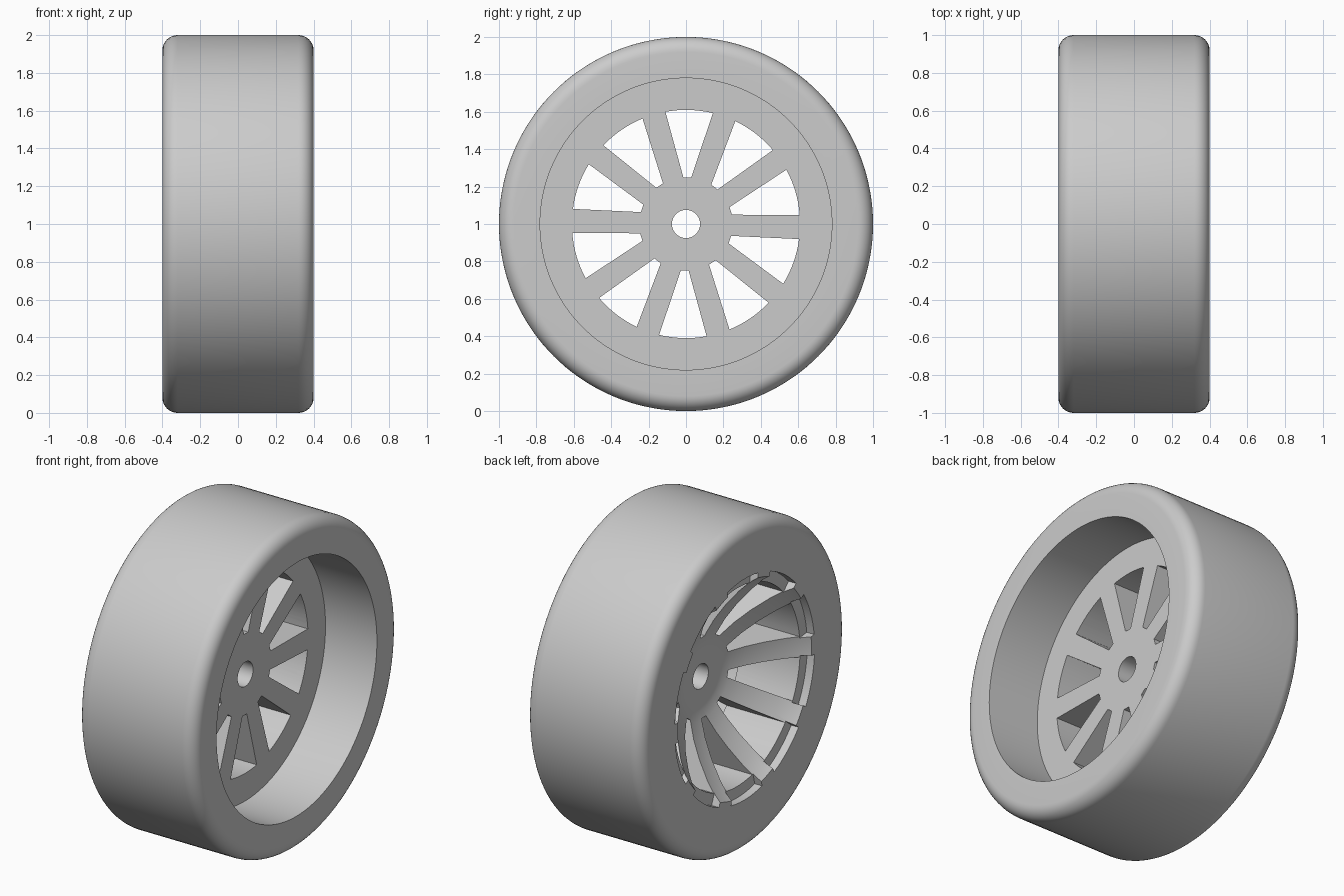
import bpy, bmesh, math

if "Cube" in bpy.data.objects:
    bpy.data.objects.remove(bpy.data.objects["Cube"], do_unlink=True)

SEGMENTS = 144
SPOKES = 10
PHASE = math.radians(88.4)   # angle of the first opening
CENTRE_Z = 1.0

grey = bpy.data.materials.new("plain grey")
grey.use_nodes = True
colour = (0.6, 0.6, 0.6, 1)
grey.diffuse_color = colour
grey.node_tree.nodes["Principled BSDF"].inputs["Base Color"].default_value = colour


def make_object(name, bm):
    bmesh.ops.recalc_face_normals(bm, faces=bm.faces)
    mesh = bpy.data.meshes.new(name)
    bm.to_mesh(mesh)
    bm.free()
    obj = bpy.data.objects.new(name, mesh)
    bpy.context.collection.objects.link(obj)
    obj.location.z = CENTRE_Z
    mesh.materials.append(grey)
    return obj


def lathe(name, profile):
    """Revolve a closed (x, radius) outline around the x axis."""
    bm = bmesh.new()
    rings = []
    for i in range(SEGMENTS):
        a = math.tau * i / SEGMENTS
        rings.append([bm.verts.new((x, r * math.cos(a), r * math.sin(a)))
                      for x, r in profile])
    n = len(profile)
    for i, ring in enumerate(rings):
        nxt = rings[(i + 1) % SEGMENTS]
        for j in range(n):
            k = (j + 1) % n
            bm.faces.new((ring[j], ring[k], nxt[k], nxt[j]))
    return make_object(name, bm)


def radial_prisms(name, outline, x0, x1):
    """Repeat a (radius, angle) outline around the axis, extruded along x."""
    bm = bmesh.new()
    for i in range(SPOKES):
        turn = PHASE + math.tau * i / SPOKES
        caps = [[bm.verts.new((x, r * math.cos(a + turn), r * math.sin(a + turn)))
                 for r, a in outline] for x in (x0, x1)]
        bm.faces.new(caps[0])
        bm.faces.new(caps[1])
        for j in range(len(outline)):
            k = (j + 1) % len(outline)
            bm.faces.new((caps[0][j], caps[0][k], caps[1][k], caps[1][j]))
    return make_object(name, bm)


def arc(radius, half_angle, steps=8):
    return [(radius, half_angle * (2 * i / steps - 1)) for i in range(steps + 1)]


def shoulder(side, start, end, radius=0.08, steps=8):
    """Rounded tyre shoulder between two angles."""
    points = []
    for i in range(steps + 1):
        a = math.radians(start + (end - start) * i / steps)
        points.append((side * (0.4 - radius + radius * math.cos(a)),
                       1 - radius + radius * math.sin(a)))
    return points


# Tyre, deep recess on one side, dished spoke face on the other, central bore
dish = [(-0.4, 0.65), (-0.36, 0.62), (-0.295, 0.55), (-0.22, 0.45),
        (-0.16, 0.35), (-0.12, 0.26), (-0.105, 0.21), (-0.1, 0.17), (-0.1, 0.075)]
recess = [(0.05, 0.075), (0.05, 0.78), (0.4, 0.78)]
wheel = lathe("wheel", dish + recess + shoulder(1, 0, 90) + shoulder(-1, 90, 0))

# Wedge openings between the spokes, and shallow steps at their outer ends
wedge = [(0.25, 0.085), (0.25, -0.085)] + arc(0.61, math.radians(12))
step = [(0.58, math.radians(12.8)), (0.58, math.radians(-12.8))] + arc(0.68, math.radians(12.8))
cutters = [radial_prisms("opening_cutter", wedge, -0.6, 0.3),
           radial_prisms("step_cutter", step, -0.6, -0.35)]

bpy.context.view_layer.objects.active = wheel
for cutter in cutters:
    cutter.hide_render = True
    mod = wheel.modifiers.new(cutter.name, 'BOOLEAN')
    mod.operation = 'DIFFERENCE'
    mod.solver = 'EXACT'
    mod.object = cutter
    bpy.ops.object.modifier_apply(modifier=mod.name)
for cutter in cutters:
    bpy.data.objects.remove(cutter, do_unlink=True)

# Smooth tread and dish with crisp rim edges
bpy.ops.object.select_all(action='DESELECT')
wheel.select_set(True)
bpy.ops.object.shade_smooth_by_angle(angle=math.radians(30))
